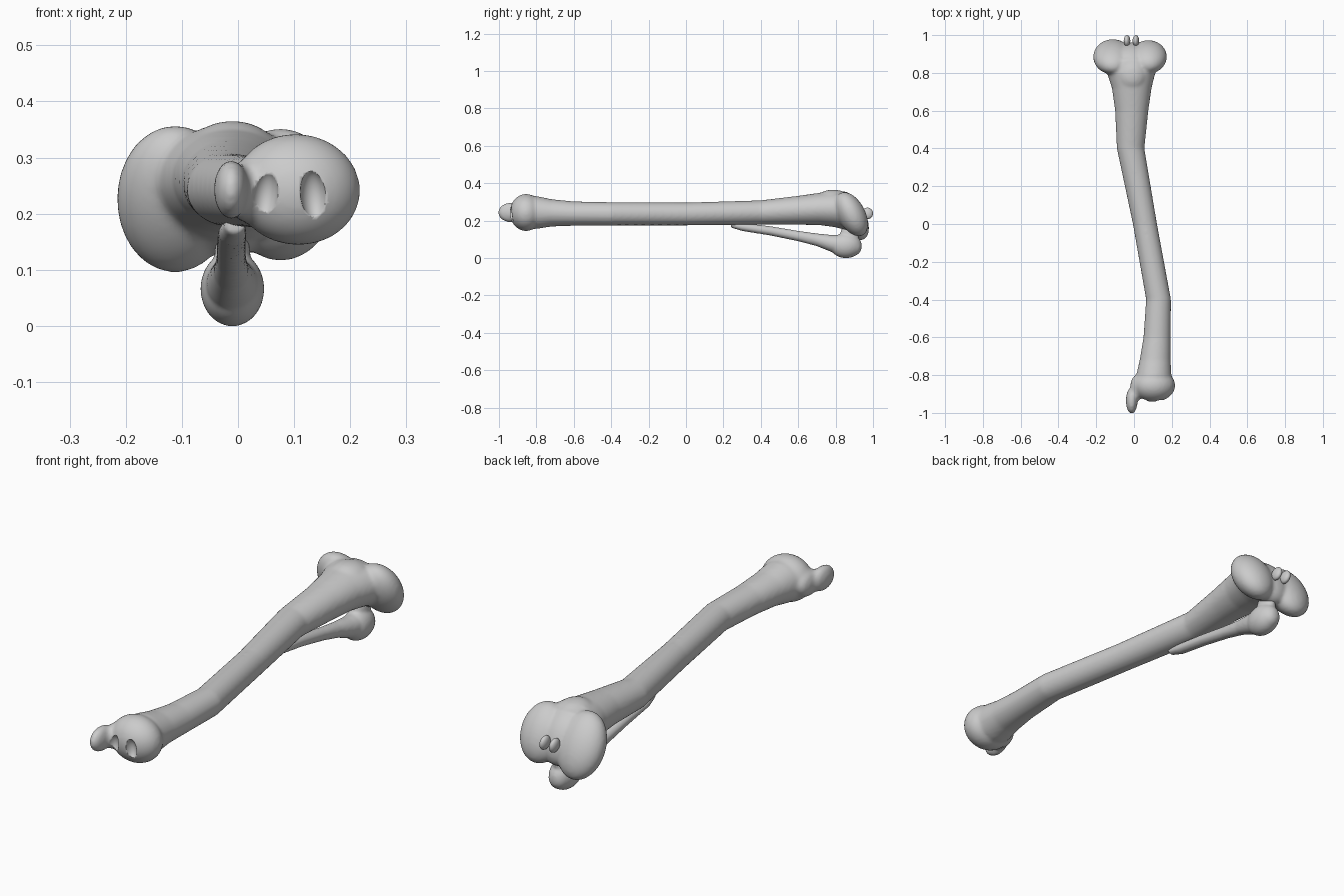
import bpy, bmesh, math
from mathutils import Matrix, Vector

if "Cube" in bpy.data.objects:
    bpy.data.objects.remove(bpy.data.objects["Cube"])

bone_grey = bpy.data.materials.new("bone grey")
bone_grey.use_nodes = True
colour = (0.6, 0.6, 0.6, 1)
bone_grey.diffuse_color = colour
bone_grey.node_tree.nodes["Principled BSDF"].inputs["Base Color"].default_value = colour


def ball(bm, centre, radii, tilt=0, turn=0):
    """Ellipsoid tilted about x, then turned about y (degrees)."""
    m = (Matrix.Translation(centre) @ Matrix.Rotation(math.radians(turn), 4, 'Y')
         @ Matrix.Rotation(math.radians(tilt), 4, 'X') @ Matrix.Diagonal((*radii, 1)))
    bmesh.ops.create_uvsphere(bm, u_segments=40, v_segments=24, radius=1, matrix=m)


def tube(bm, stations, sides=40):
    """Closed loft along y through (y, x, z, half width, half height)."""
    rings = []
    for y, x, z, rx, rz in stations:
        angles = [math.tau * i / sides for i in range(sides)]
        rings.append([bm.verts.new((x + rx * math.cos(a), y, z + rz * math.sin(a))) for a in angles])
    for a, b in zip(rings, rings[1:]):
        for i in range(sides):
            j = (i + 1) % sides
            bm.faces.new((a[i], b[i], b[j], a[j]))
    bm.faces.new(rings[0])
    bm.faces.new(rings[-1][::-1])


def finish(bm, name):
    bmesh.ops.recalc_face_normals(bm, faces=bm.faces)
    for f in bm.faces:
        f.smooth = True
    mesh = bpy.data.meshes.new(name)
    bm.to_mesh(mesh)
    bm.free()
    mesh.materials.append(bone_grey)
    ob = bpy.data.objects.new(name, mesh)
    bpy.context.scene.collection.objects.link(ob)
    return ob


def fuse(ob, voxel, rounds):
    """Blend overlapping pieces into one smooth skin."""
    r = ob.modifiers.new("fuse", 'REMESH')
    r.mode = 'VOXEL'
    r.voxel_size = voxel
    r.use_smooth_shade = True
    s = ob.modifiers.new("soften", 'SMOOTH')
    s.factor = 0.5
    s.iterations = rounds


# Main shaft with its flared ends
bm = bmesh.new()
tube(bm, [(-0.88, 0.10, 0.245, 0.09, 0.08), (-0.80, 0.105, 0.243, 0.093, 0.088),
          (-0.72, 0.112, 0.241, 0.082, 0.073), (-0.60, 0.122, 0.237, 0.072, 0.065),
          (-0.40, 0.130, 0.236, 0.066, 0.062), (0.0, 0.058, 0.235, 0.064, 0.061),
          (0.40, -0.018, 0.243, 0.073, 0.065), (0.60, -0.012, 0.255, 0.088, 0.077),
          (0.72, -0.012, 0.262, 0.105, 0.087), (0.80, -0.015, 0.262, 0.128, 0.098),
          (0.87, -0.02, 0.245, 0.14, 0.10)])
# Wide end: two tilted lobes, saddle and top hump
ball(bm, (-0.112, 0.885, 0.226), (0.104, 0.073, 0.143), 28)
ball(bm, (0.076, 0.885, 0.234), (0.098, 0.073, 0.128), 28)
ball(bm, (-0.015, 0.877, 0.235), (0.10, 0.072, 0.12), 28)
ball(bm, (-0.01, 0.80, 0.30), (0.085, 0.10, 0.064), -10)
# Narrow end: rounded head and side spur
ball(bm, (0.105, -0.855, 0.243), (0.113, 0.087, 0.099), 0, 5)
ball(bm, (-0.012, -0.935, 0.243), (0.031, 0.070, 0.053))
ball(bm, (0.012, -0.87, 0.24), (0.032, 0.07, 0.055))
shaft = finish(bm, "main_shaft")
fuse(shaft, 0.008, 8)

# Grooves pressed into the narrow end
bm = bmesh.new()
for x in (0.048, 0.135):
    ball(bm, (x, -0.945, 0.232), (0.024, 0.032, 0.047), 0, -6 if x > 0.1 else 6)
cutter = finish(bm, "groove_cutter")
cutter.hide_render = True
cutter.hide_viewport = True
cutter.display_type = 'WIRE'
cut = shaft.modifiers.new("grooves", 'BOOLEAN')
cut.operation = 'DIFFERENCE'
cut.object = cutter

# Thin strut below the shaft, ending in a bulb
bm = bmesh.new()
tube(bm, [(0.24, -0.005, 0.178, 0.018, 0.016), (0.30, -0.01, 0.166, 0.026, 0.022),
          (0.45, -0.012, 0.145, 0.026, 0.025), (0.60, -0.012, 0.117, 0.027, 0.028),
          (0.70, -0.012, 0.097, 0.032, 0.034), (0.78, -0.011, 0.077, 0.044, 0.046),
          (0.85, -0.01, 0.068, 0.052, 0.056)])
ball(bm, (-0.01, 0.855, 0.066), (0.057, 0.085, 0.067), 0)
ball(bm, (-0.01, 0.895, 0.062), (0.045, 0.045, 0.05))
ball(bm, (-0.01, 0.875, 0.125), (0.032, 0.05, 0.06))
strut = finish(bm, "lower_strut")
fuse(strut, 0.006, 8)

# Pair of small knobs on the wide end
for side, x in (("right", -0.037), ("left", 0.010)):
    bm = bmesh.new()
    ball(bm, (x, 0.970, 0.238), (0.017, 0.030, 0.031), 0, -8)
    finish(bm, side + "_knob")
